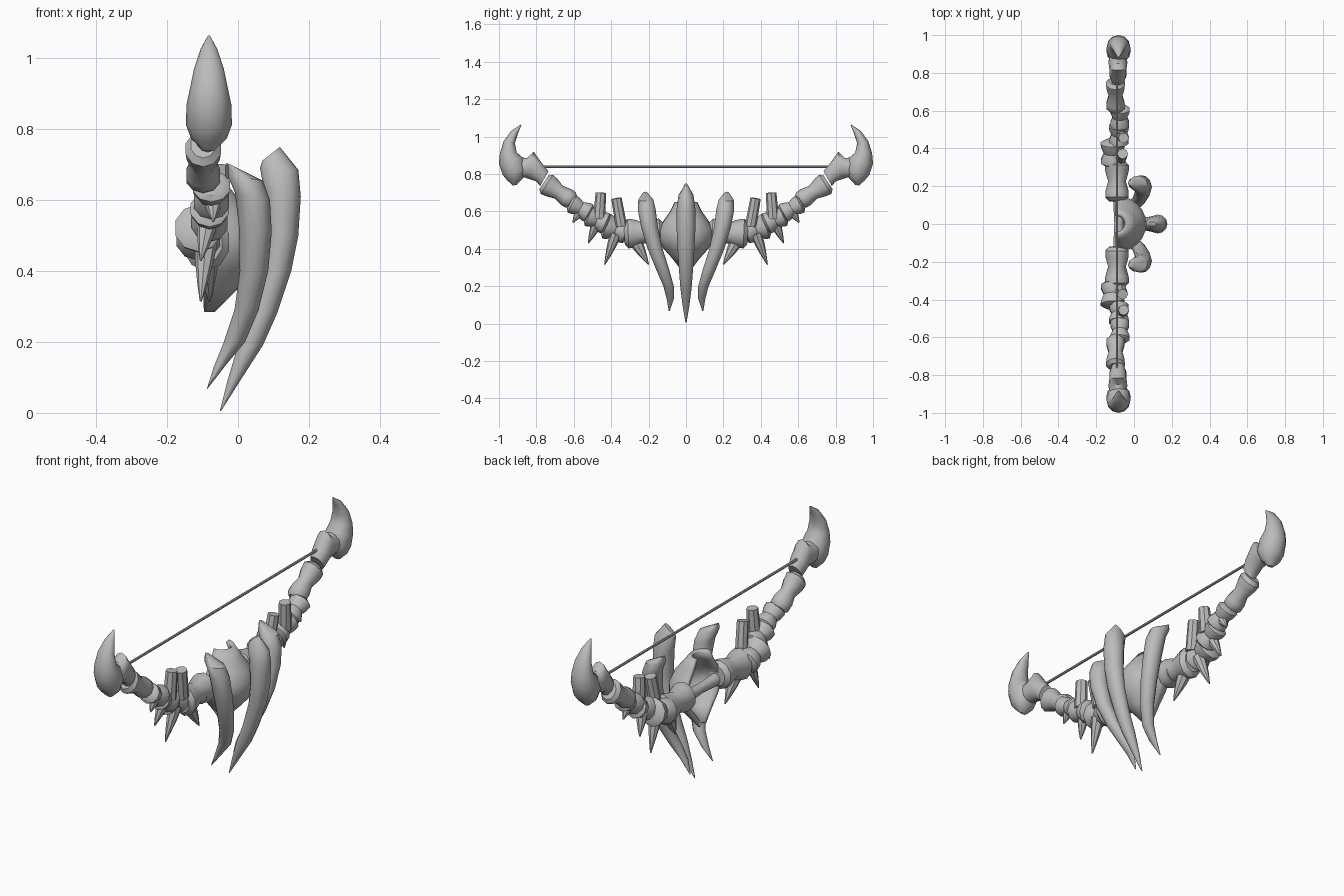
import bpy, bmesh, math
from mathutils import Vector as V

if "Cube" in bpy.data.objects:
    bpy.data.objects.remove(bpy.data.objects["Cube"])

bone = bpy.data.materials.new("grey_bone")
bone.diffuse_color = (0.5, 0.5, 0.5, 1)
bone.use_nodes = True
bone.node_tree.nodes["Principled BSDF"].inputs["Base Color"].default_value = bone.diffuse_color


def finish(name, bm, angle=40):
    bmesh.ops.recalc_face_normals(bm, faces=bm.faces[:])
    me = bpy.data.meshes.new(name)
    bm.to_mesh(me)
    bm.free()
    me.materials.append(bone)
    me.shade_smooth()
    me.set_sharp_from_angle(angle=math.radians(angle))
    ob = bpy.data.objects.new(name, me)
    bpy.context.collection.objects.link(ob)
    return ob


def loft(name, rings, n=12, angle=40):
    """Skin elliptical rings, each given as (edge point, opposite edge point, side vector)."""
    bm = bmesh.new()
    loops = []
    for p, q, side in rings:
        c, h = (p + q) / 2, (q - p) / 2
        loops.append([bm.verts.new(c + h * math.cos(t) + side * math.sin(t))
                      for t in (2 * math.pi * i / n for i in range(n))])
    for a, b in zip(loops, loops[1:]):
        for i in range(n):
            j = (i + 1) % n
            bm.faces.new((a[i], a[j], b[j], b[i]))
    bm.faces.new(loops[0])
    bm.faces.new(loops[-1])
    return finish(name, bm, angle)


def limb_part(name, s, x, rows):
    # rows hold edge pairs (y, z, y, z) and a half width along x
    loft(name, [(V((x, s * a, b)), V((x, s * c, d)), V((w, 0, 0)))
                for a, b, c, d, w in rows])


def tusk(name, s, rows):
    # rows hold edge pairs (x, z, x, z), a half width along y and a y offset
    loft(name, [(V((a, s * y, b)), V((c, s * y, d)), V((0, w, 0)))
                for a, b, c, d, w, y in rows])


def vertebra(name, s, a, b, x, w):
    # waisted bone between (y, z, radius) points
    pa, pb = V((x, s * a[0], a[1])), V((x, s * b[0], b[1]))
    d = (pb - pa).normalized()
    nrm = V((0, -d.z, d.y))
    rings = []
    for t, k in ((0, .65), (.1, .95), (.25, .95), (.5, .72), (.75, .95), (.9, 1), (1, .7)):
        c, r = pa.lerp(pb, t), (a[2] + (b[2] - a[2]) * t) * k
        rings.append((c - nrm * r, c + nrm * r, V((w * k, 0, 0))))
    loft(name, rings, 10)


def spike(name, s, a, b, r0, r1):
    # straight taper between two (x, y, z) points, widened slightly at the middle
    pa, pb = V((a[0], s * a[1], a[2])), V((b[0], s * b[1], b[2]))
    d = (pb - pa).normalized()
    u = d.cross(V((1, 0, 0))).normalized()
    v = d.cross(u)
    rings = []
    for t in (0, .35, .7, 1):
        c = pa.lerp(pb, t)
        r = r0 + (r1 - r0) * t ** 1.4
        rings.append((c - u * r, c + u * r, v * r))
    loft(name, rings, 8)


# Central tusk with a chipped top
tusk("center_tusk", 1, [
    (.068, .71, .118, .75, .012, 0), (.062, .69, .17, .685, .04, 0),
    (.075, .62, .177, .61, .05, 0), (.08, .5, .17, .5, .05, 0),
    (.07, .4, .15, .4, .045, 0), (.035, .28, .11, .28, .037, 0),
    (0, .19, .07, .19, .03, 0), (-.03, .09, .012, .1, .018, 0),
    (-.051, .005, -.048, .005, .003, 0)])

# Hollow central shield, open to the back
bm = bmesh.new()
rows = []
for z, w, d in ((.65, .06, .06), (.60, .085, .10), (.55, .12, .14), (.5, .15, .16),
                (.45, .15, .16), (.4, .12, .14), (.35, .075, .095), (.285, .025, .03)):
    rows.append([bm.verts.new((-.095 + d * math.cos(t), w * math.sin(t), z))
                 for t in (math.pi * (i / 12 - .5) for i in range(13))])
for a, b in zip(rows, rows[1:]):
    for i in range(12):
        bm.faces.new((a[i], a[i + 1], b[i + 1], b[i]))
shield = finish("center_shield", bm)
mod = shield.modifiers.new("thickness", "SOLIDIFY")
mod.thickness = .02
mod.offset = -1

# Grip bar behind the shield
loft("grip", [(V((-.08, y, .47 - r)), V((-.08, y, .47 + r)), V((r, 0, 0)))
              for y, r in ((-.2, .045), (-.12, .03), (0, .024), (.12, .03), (.2, .045))])

for s, tag in ((1, "right"), (-1, "left")):
    # Flanking tusks
    tusk(tag + "_tusk", s, [
        (-.032, .705, 0, .69, .014, .218), (-.03, .67, .07, .655, .04, .215),
        (-.008, .62, .09, .60, .048, .21), (.003, .52, .095, .51, .045, .195),
        (.005, .4, .085, .4, .04, .165), (-.01, .29, .058, .29, .035, .125),
        (-.04, .2, .02, .2, .028, .093), (-.068, .13, -.03, .14, .02, .084),
        (-.088, .068, -.086, .068, .003, .09)])

    # Chain of limb bones
    for i, (a, b, x, w) in enumerate((
            ((.12, .49, .075), (.33, .48, .08), -.09, .068),
            ((.31, .485, .065), (.44, .525, .07), -.112, .068),
            ((.42, .53, .062), (.53, .58, .055), -.08, .056),
            ((.51, .585, .055), (.62, .645, .05), -.075, .055),
            ((.60, .65, .05), (.76, .755, .062), -.098, .052))):
        vertebra(f"{tag}_limb_bone_{i + 1}", s, a, b, x, w)

    # Socket that holds the end horn
    limb_part(tag + "_horn_socket", s, -.085, [
        (.78, .735, .735, .815, .035), (.80, .76, .765, .85, .045),
        (.83, .77, .815, .92, .046), (.86, .78, .85, .885, .05),
        (.90, .78, .90, .89, .045)])

    # Crescent end horn
    limb_part(tag + "_horn", s, -.082, [
        (.88, 1.062, .884, 1.064, .003), (.897, 1.02, .935, 1.03, .024),
        (.915, .965, .975, .975, .042), (.905, .915, .995, .91, .054),
        (.87, .885, 1, .855, .063), (.85, .83, .98, .795, .065),
        (.87, .78, .955, .765, .05), (.905, .742, .925, .738, .015)])

    # Broken pegs on the upper side
    spike(tag + "_inner_peg", s, (-.07, .345, .52), (-.06, .372, .67), .03, .028)
    spike(tag + "_outer_peg", s, (-.06, .465, .56), (-.055, .455, .70), .032, .028)

    # Thorns on the lower side
    for i, (a, b, r) in enumerate((
            ((-.09, .27, .44), (-.08, .2, .315), .035),
            ((-.09, .375, .48), (-.105, .435, .315), .032),
            ((-.085, .475, .54), (-.105, .522, .43), .03),
            ((-.07, .56, .61), (-.07, .605, .54), .03))):
        spike(f"{tag}_thorn_{i + 1}", s, a, b, r, .003)

# Bowstring
loft("string", [(V((-.09, y, .832)), V((-.09, y, .845)), V((.0065, 0, 0)))
                for y in (-.77, .77)], 8)
